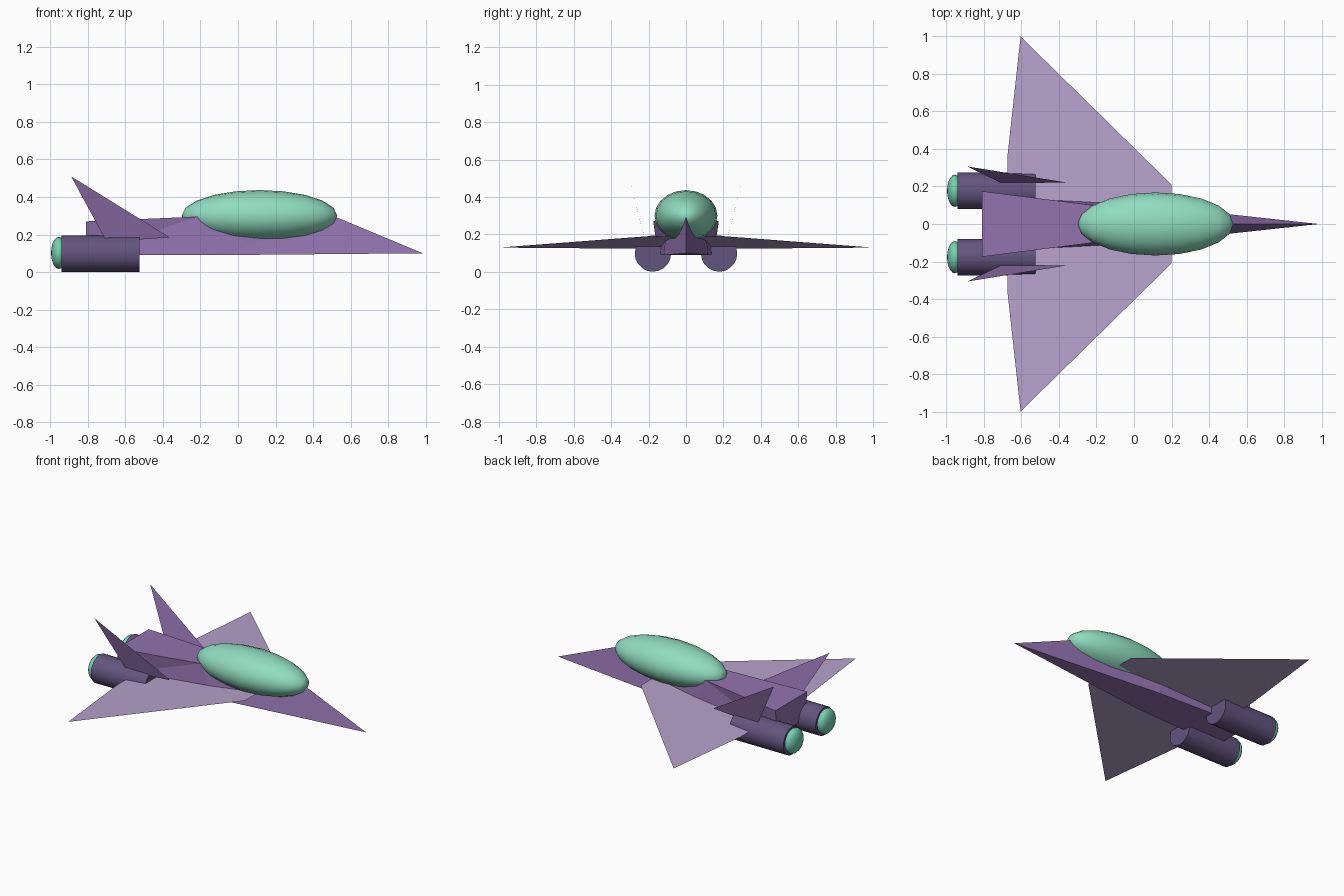
import bpy, bmesh, math
from mathutils import Matrix, Vector

if "Cube" in bpy.data.objects:
    bpy.data.objects.remove(bpy.data.objects["Cube"])


def material(name, rgb):
    m = bpy.data.materials.new(name)
    m.diffuse_color = (*rgb, 1)
    m.use_nodes = True
    m.node_tree.nodes["Principled BSDF"].inputs["Base Color"].default_value = m.diffuse_color
    return m


HULL = material("hull purple", (0.29, 0.17, 0.43))
WING = material("pale lilac", (0.47, 0.36, 0.60))
ENGINE = material("dark purple", (0.125, 0.09, 0.21))
GLASS = material("mint green", (0.28, 0.72, 0.53))
GLOW = material("exhaust green", (0.18, 0.64, 0.44))


def finish(bm, name, mat, smooth=None, closed=True):
    if closed:
        bmesh.ops.recalc_face_normals(bm, faces=bm.faces)
    mesh = bpy.data.meshes.new(name)
    bm.to_mesh(mesh)
    bm.free()
    mesh.materials.append(mat)
    ob = bpy.data.objects.new(name, mesh)
    bpy.context.collection.objects.link(ob)
    if smooth:
        bpy.ops.object.select_all(action='DESELECT')
        ob.select_set(True)
        bpy.context.view_layer.objects.active = ob
        bpy.ops.object.shade_smooth_by_angle(angle=math.radians(smooth))
    return ob


def ellipsoid(name, centre, radii, mat, segments, rings):
    # Poles lie along x
    bm = bmesh.new()
    m = (Matrix.Translation(centre) @ Matrix.Diagonal((*radii, 1))
         @ Matrix.Rotation(math.pi / 2, 4, 'Y'))
    bmesh.ops.create_uvsphere(bm, u_segments=segments, v_segments=rings,
                              radius=1, matrix=m)
    return finish(bm, name, mat, 60)


def sheet(name, points, mat):
    bm = bmesh.new()
    bm.faces.new([bm.verts.new(p) for p in points])
    bm.normal_update()
    if sum(f.normal.z for f in bm.faces) < 0:
        bmesh.ops.reverse_faces(bm, faces=bm.faces)
    return finish(bm, name, mat, closed=False)


# Fuselage: pointed nose, ridge under the canopy, boxy tail
bm = bmesh.new()
nose = bm.verts.new((0.985, 0, 0.10))
ridge = bm.verts.new((0.53, 0, 0.29))
sides = []
for s in (-1, 1):
    top_mid = bm.verts.new((-0.22, s * 0.10, 0.295))
    top_rear = bm.verts.new((-0.81, s * 0.175, 0.27))
    low_rear = bm.verts.new((-0.81, s * 0.15, 0.09))
    low_mid = bm.verts.new((-0.10, s * 0.118, 0.09))
    bm.faces.new((nose, ridge, low_mid))
    bm.faces.new((ridge, top_mid, low_mid))
    bm.faces.new((top_mid, top_rear, low_rear))
    bm.faces.new((top_mid, low_rear, low_mid))
    sides.append((top_mid, top_rear, low_rear, low_mid))
a, b = sides
bm.faces.new((ridge, a[0], b[0]))
for i in range(3):
    bm.faces.new((a[i], a[i + 1], b[i + 1], b[i]))
bm.faces.new((nose, a[3], b[3]))
finish(bm, "fuselage", HULL)

# Canopy
ellipsoid("canopy", (0.115, 0, 0.30), (0.415, 0.168, 0.137), GLASS, 20, 10)


# Delta wing: one thin plane, rising gently towards the nose
def on_wing(x, y):
    return (x, y, 0.125 + 0.075 * (x + 0.67))


sheet("delta_wing", [on_wing(*p) for p in (
    (0.20, 0.21), (-0.605, 1.0), (-0.675, 0.36),
    (-0.675, -0.36), (-0.605, -1.0), (0.20, -0.21))], WING)

# Paired tail fins, engines and exhausts
for s, side in ((-1, "right"), (1, "left")):
    sheet("tail_fin_" + side, [
        (-0.89, s * 0.307, 0.51), (-0.365, s * 0.222, 0.185),
        (-0.70, s * 0.216, 0.16)], HULL)

    bm = bmesh.new()
    bmesh.ops.create_cone(
        bm, cap_ends=True, segments=20, radius1=0.097, radius2=0.097, depth=0.415,
        matrix=Matrix.Translation((-0.7325, s * 0.177, 0.098))
        @ Matrix.Rotation(math.pi / 2, 4, 'Y'))
    finish(bm, "engine_" + side, ENGINE, 40)

    ellipsoid("exhaust_" + side, Vector((-0.955, s * 0.177, 0.102)),
              (0.042, 0.086, 0.086), GLOW, 20, 10)
